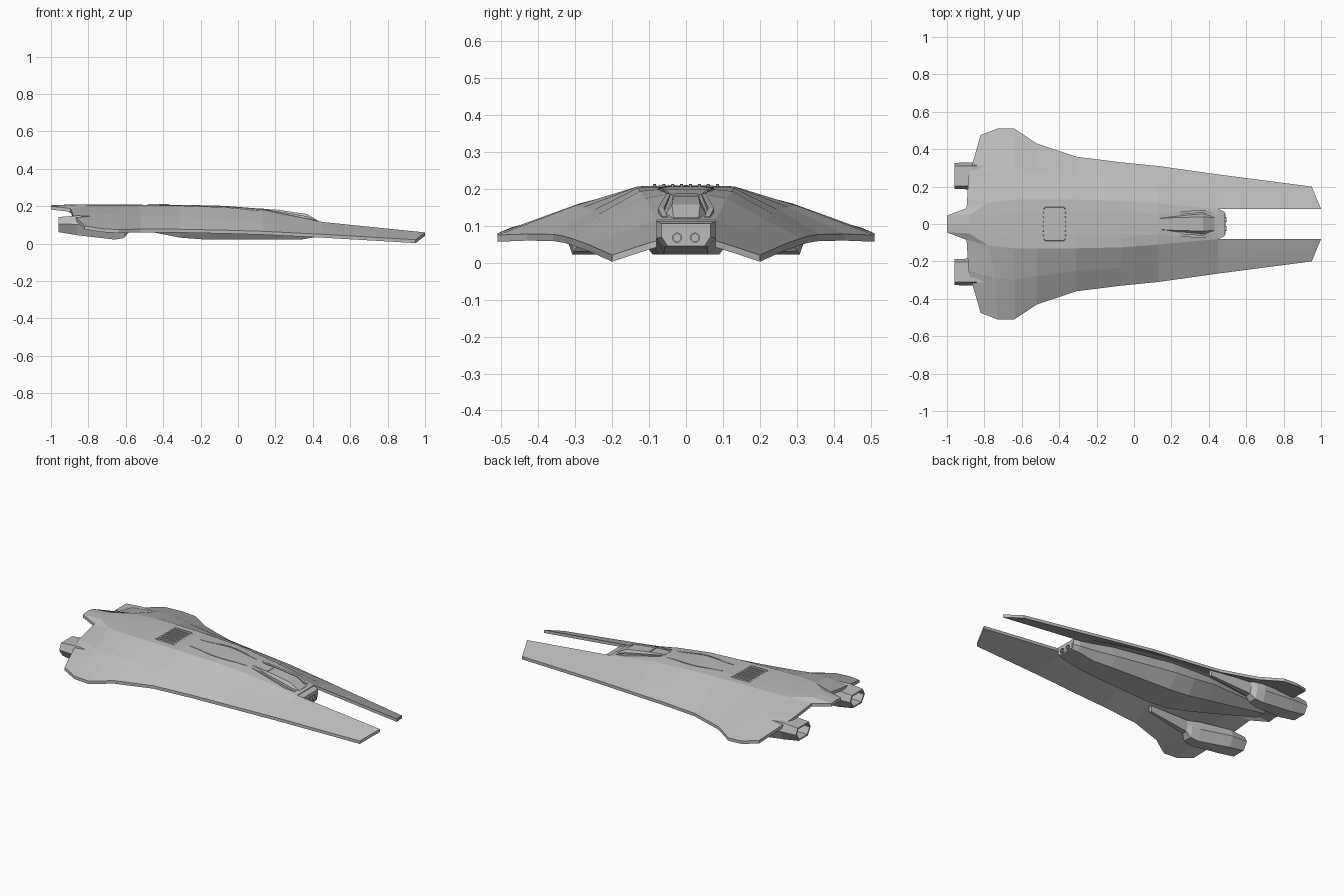
import bpy, bmesh, math

if "Cube" in bpy.data.objects:
    bpy.data.objects.remove(bpy.data.objects["Cube"])

def mat(name, v):
    m = bpy.data.materials.new(name)
    m.diffuse_color = (v, v, v, 1)
    m.use_nodes = True
    m.node_tree.nodes["Principled BSDF"].inputs["Base Color"].default_value = m.diffuse_color
    return m

GREY = mat("hull_grey", 0.5)

def finish(name, bm, mirror=False):
    bmesh.ops.recalc_face_normals(bm, faces=bm.faces[:])
    me = bpy.data.meshes.new(name)
    bm.to_mesh(me)
    bm.free()
    me.materials.append(GREY)
    ob = bpy.data.objects.new(name, me)
    bpy.context.collection.objects.link(ob)
    if mirror:
        mod = ob.modifiers.new("mirror", 'MIRROR')
        mod.use_axis = (False, True, False)
        mod.merge_threshold = 0.0005
    return ob

def loft(name, sections, mirror=False, recess=None):
    """Skin a list of equal-length closed sections, capping both ends."""
    bm = bmesh.new()
    rings = [[bm.verts.new(p) for p in s] for s in sections]
    n = len(rings[0])
    for a, b in zip(rings, rings[1:]):
        for i in range(n):
            bm.faces.new((a[i], a[(i + 1) % n], b[(i + 1) % n], b[i]))
    first = bm.faces.new(rings[0])
    bm.faces.new(rings[-1])
    if recess:
        bmesh.ops.recalc_face_normals(bm, faces=bm.faces[:])
        bmesh.ops.inset_region(bm, faces=[first], thickness=recess[0])
        new = bmesh.ops.extrude_discrete_faces(bm, faces=[first])["faces"][0]
        bmesh.ops.translate(bm, verts=new.verts[:], vec=(recess[1], 0, 0))
    return finish(name, bm, mirror)

# Hull shell: rows from tail to prong tips, columns from spine to wing edge
rows = [
    [(-1, 0, .205), (-1, .045, .2), (-.895, .085, .188), (-.885, .25, .16), (-.82, .475, .095)],
    [(-.88, 0, .21), (-.88, .05, .209), (-.78, .115, .206), (-.74, .29, .16), (-.73, .51, .08)],
    [(-.64, 0, .209), (-.64, .06, .209), (-.64, .13, .207), (-.64, .3, .155), (-.64, .51, .075)],
    [(-.52, 0, .208), (-.52, .06, .208), (-.52, .13, .207), (-.52, .28, .15), (-.52, .43, .078)],
    [(-.31, 0, .206), (-.31, .06, .206), (-.31, .13, .203), (-.31, .25, .143), (-.31, .36, .077)],
    [(-.07, 0, .2), (-.07, .06, .2), (-.07, .125, .194), (-.07, .235, .132), (-.07, .33, .072)],
    [(.13, 0, .186), (.13, .06, .184), (.13, .11, .174), (.13, .21, .118), (.13, .31, .066)],
    [(.45, 0, .116), (.45, .05, .116), (.45, .08, .116), (.45, .17, .085), (.45, .265, .05)],
    [None, None, (1, .08, .06), (.975, .14, .041), (.95, .2, .021)],
]
bm = bmesh.new()
top = [[p and bm.verts.new(p) for p in r] for r in rows]
low = [[p and bm.verts.new((p[0], p[1], p[2] - .018)) for p in r] for r in rows]
for i in range(len(rows) - 1):
    for j in range(4):
        for g in (top, low):
            q = (g[i][j], g[i][j + 1], g[i + 1][j + 1], g[i + 1][j])
            if all(q):
                bm.faces.new(q)
twin = {a: b for r, s in zip(top, low) for a, b in zip(r, s) if a}
for e in [e for e in bm.edges if e.is_boundary and e.verts[0] in twin]:
    a, b = e.verts
    if abs(a.co.y) + abs(b.co.y) > 1e-4:
        bm.faces.new((a, b, twin[b], twin[a]))
finish("hull_shell", bm, True)

# Belly keel with blunt nose block
def keel(x, w_top, z_top, w_mid, z_mid, w_low, z_low):
    return [(x, w_top, z_top), (x, w_mid, z_mid), (x, w_low, z_low),
            (x, -w_low, z_low), (x, -w_mid, z_mid), (x, -w_top, z_top)]

loft("belly_keel", [
    keel(-.9, .05, .195, .06, .185, .03, .165),
    keel(-.45, .11, .19, .13, .14, .08, .06),
    keel(-.31, .11, .185, .15, .11, .09, .032),
    keel(-.18, .11, .18, .15, .1, .09, .022),
    keel(.22, .08, .145, .11, .075, .07, .022),
    keel(.34, .075, .125, .09, .07, .06, .022),
    keel(.45, .08, .112, .08, .066, .058, .042),
    keel(.485, .066, .106, .066, .07, .05, .045)])

# Twin gun ports on the nose block
def box(name, x0, x1, y0, y1, z0, z1):
    return loft(name, [[(x, y0, z0), (x, y1, z0), (x, y1, z1), (x, y0, z1)] for x in (x0, x1)])

box("nose_panel", .48, .488, -.055, .055, .052, .086)
for s in (-1, 1):
    ring = [(math.cos(k * math.pi / 6) * .014, math.sin(k * math.pi / 6) * .014) for k in range(12)]
    loft("gun_port", [[(x, s * .024 + a, .068 + b) for a, b in ring] for x in (.495, .48)],
         recess=(.004, -.01))

# Cockpit canopy: faceted wedge
def canopy(x, wt, zt, wb, zb):
    return [(x, wt, zt), (x, wb, zb), (x, -wb, zb), (x, -wt, zt)]

loft("canopy", [canopy(.12, .028, .188, .032, .17), canopy(.22, .034, .18, .048, .15),
                canopy(.37, .038, .158, .062, .12), canopy(.43, .034, .122, .045, .108)])
box("canopy_frame", .215, .222, -.036, .036, .165, .183)

# Rails beside the canopy
loft("canopy_rail", [[(x, y, z - .015), (x, y + w, z - .015), (x, y + w, z), (x, y, z)]
                     for x, y, w, z in ((.13, .042, .012, .187), (.36, .06, .016, .148),
                                        (.42, .05, .014, .125))], True)

# Spine vents: four raised slats per side
for y in (.012, .036, .06, .085):
    loft("vent_slat", [[(x, y - w, .2), (x, y + w, .2), (x, y + w * .5, z), (x, y - w * .5, z)]
                       for x, w, z in ((-.49, .004, .207), (-.475, .007, .213),
                                       (-.375, .007, .212), (-.36, .004, .206))], True)

# Bowed panel trim on the spine
path = []
for k in range(11):
    t = k / 10
    x = -.28 + .37 * t
    y = .05 + .022 * math.sin(math.pi * t) ** 2
    z = .206 - .006 * (x + .31) / .24 if x < -.07 else .2 - .016 * (x + .07) / .2
    path.append([(x, y - .004, z - .01), (x, y + .004, z - .01),
                 (x, y + .004, z + .002), (x, y - .004, z + .002)])
loft("spine_trim", path, True)

# Engine nacelles: hexagonal pods with hollow exhausts and a slender front
def pod(x, y, w, z0, z1):
    m = z0 + (z1 - z0) * .55
    return [(x, y - w, m), (x, y - w * .75, z1), (x, y + w * .75, z1),
            (x, y + w, m), (x, y + w * .6, z0), (x, y - w * .6, z0)]

loft("engine_nacelle", [pod(-.96, .257, .07, .062, .142), pod(-.86, .257, .072, .045, .15),
                        pod(-.66, .275, .055, .022, .14), pod(-.61, .275, .045, .03, .13),
                        pod(-.585, .27, .028, .06, .13), pod(-.33, .255, .012, .09, .125)],
     True, recess=(.01, .08))
